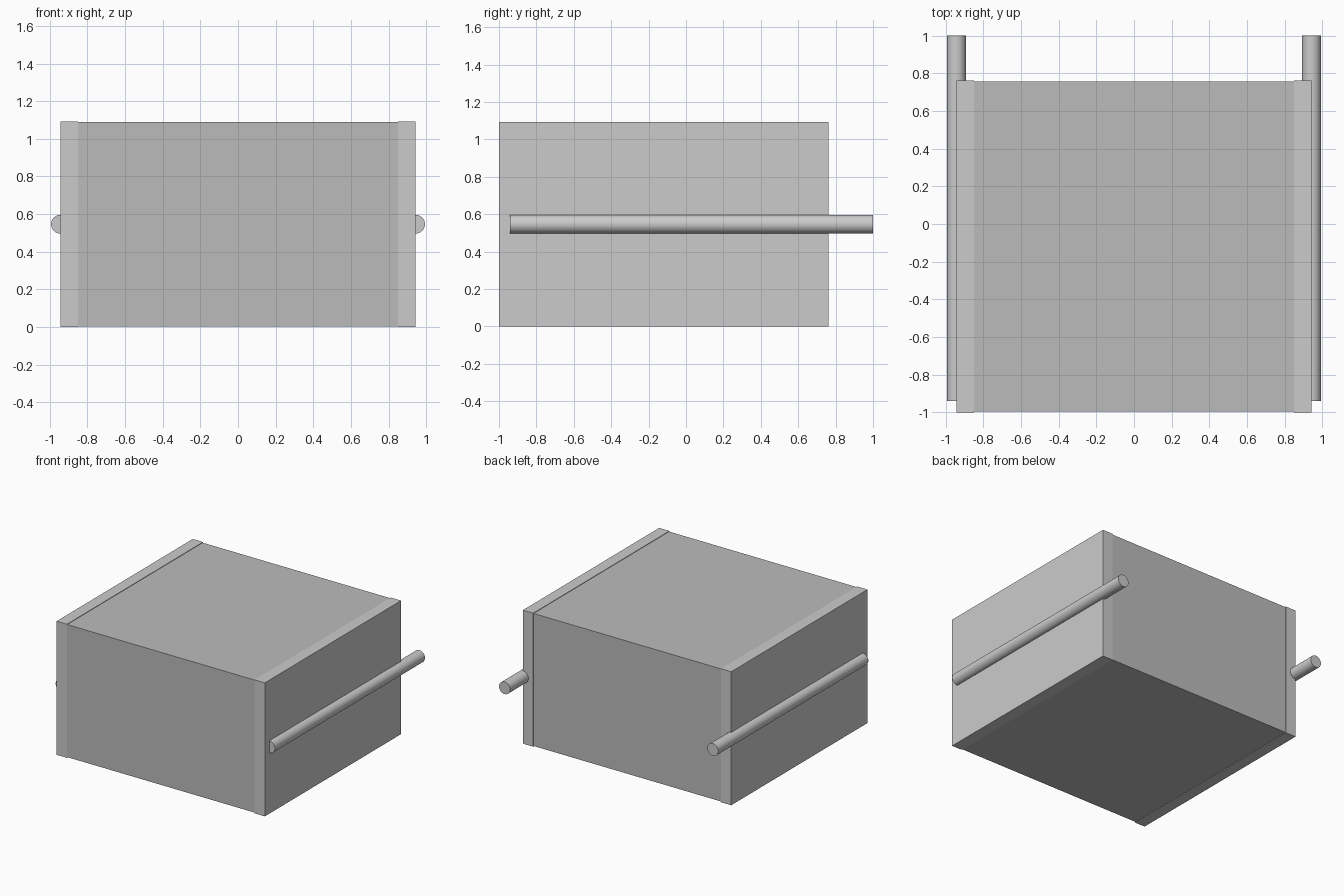
import bpy
from math import radians

if "Cube" in bpy.data.objects:
    bpy.data.objects.remove(bpy.data.objects["Cube"])

HEIGHT = 1.093
FRONT, BACK = -1.0, 0.762
INNER, OUTER = 0.85, 0.943


def box(name, x0, x1, y0, y1, z0, z1):
    bpy.ops.mesh.primitive_cube_add(
        size=1, location=((x0 + x1) / 2, (y0 + y1) / 2, (z0 + z1) / 2))
    ob = bpy.context.object
    ob.name = name
    ob.scale = (x1 - x0, y1 - y0, z1 - z0)
    bpy.ops.object.transform_apply(location=False, rotation=False, scale=True)
    return ob


def rod(name, x, y0, y1, z, radius):
    bpy.ops.mesh.primitive_cylinder_add(
        vertices=32, radius=radius, depth=y1 - y0,
        location=(x, (y0 + y1) / 2, z), rotation=(radians(90), 0, 0))
    ob = bpy.context.object
    ob.name = name
    bpy.ops.object.shade_smooth_by_angle(angle=radians(30))
    return ob


# Dark central block, set a hair inside the panel edges
dark = bpy.data.materials.new("dark_grey")
dark.diffuse_color = (0.5, 0.5, 0.5, 1)
dark.use_nodes = True
dark.node_tree.nodes["Principled BSDF"].inputs["Base Color"].default_value = dark.diffuse_color
body = box("body", -INNER, INNER, FRONT + 0.004, BACK - 0.004, 0.004, HEIGHT - 0.004)
body.data.materials.append(dark)

# Side panels and the rods half sunk into their outer faces
for side, label in ((-1, "left"), (1, "right")):
    xs = sorted((side * INNER, side * OUTER))
    box(label + "_panel", xs[0], xs[1], FRONT, BACK, 0, HEIGHT)
    rod(label + "_rod", side * OUTER, -0.94, 1.0, HEIGHT / 2, 0.05)
